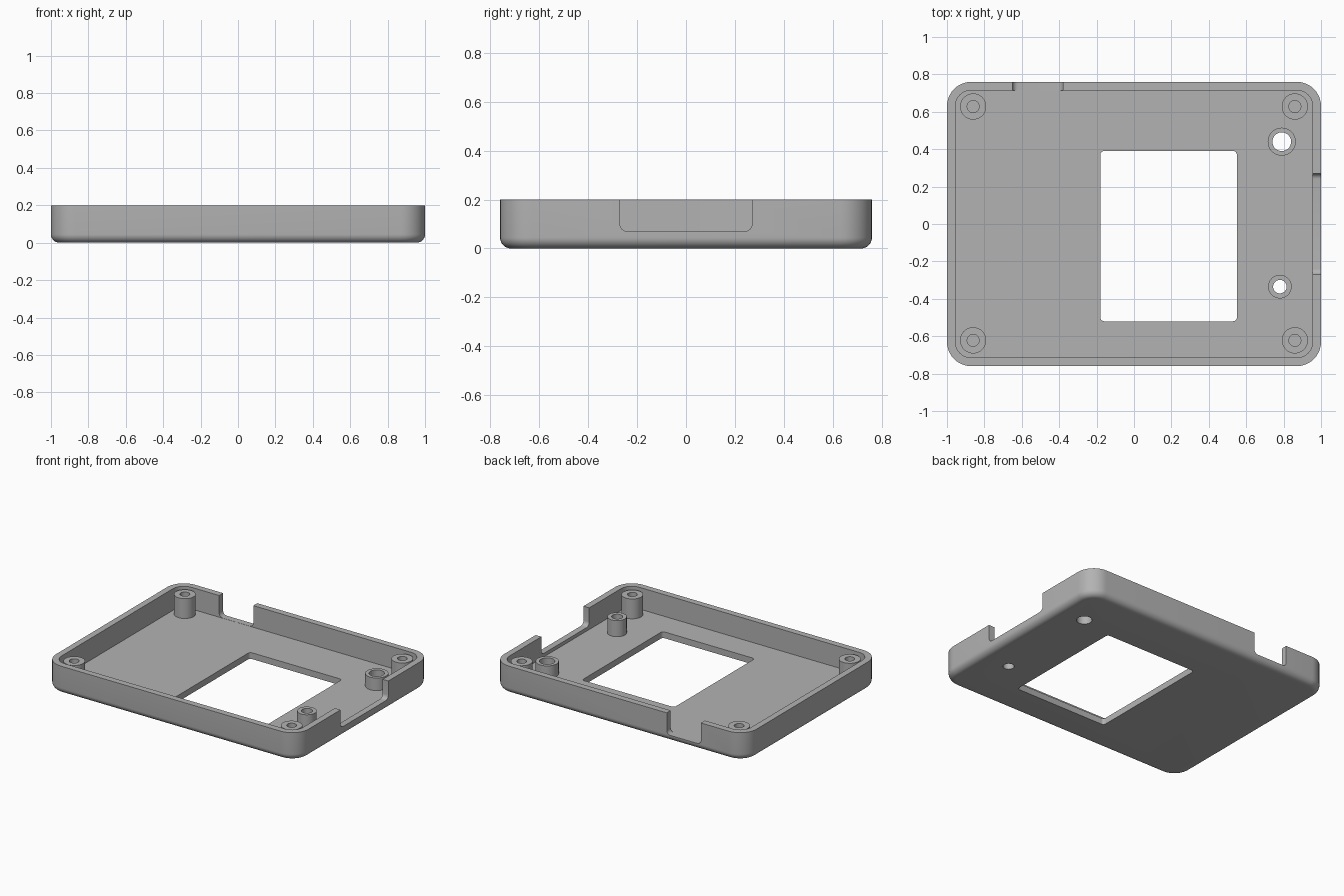
import bpy, bmesh, math
from mathutils import Matrix

cube = bpy.data.objects.get("Cube")
if cube:
    bpy.data.objects.remove(cube)

HALF_X, HALF_Y, HEIGHT = 1.0, 0.76, 0.2
WALL, FLOOR, CORNER, FILLET = 0.045, 0.045, 0.13, 0.045

grey = bpy.data.materials.new("plain_grey")
grey.use_nodes = True
colour = (0.45, 0.45, 0.45, 1)
grey.diffuse_color = colour
grey.node_tree.nodes["Principled BSDF"].inputs["Base Color"].default_value = colour


def rounded_rect(hx, hy, r, steps=10):
    """Counter-clockwise outline of a rectangle with rounded corners."""
    points = []
    for i, (sx, sy) in enumerate([(1, 1), (-1, 1), (-1, -1), (1, -1)]):
        for k in range(steps + 1):
            a = math.pi / 2 * (i + k / steps)
            points.append((sx * (hx - r) + r * math.cos(a), sy * (hy - r) + r * math.sin(a)))
    return points


def circle(r, n=40):
    return [(r * math.cos(math.tau * k / n), r * math.sin(math.tau * k / n)) for k in range(n)]


def loft(name, rings, matrix=Matrix(), capped=True):
    """Skin a list of (outline, z) rings; uncapped lofts close on themselves."""
    bm = bmesh.new()
    loops = [[bm.verts.new((x, y, z)) for x, y in outline] for outline, z in rings]
    n = len(loops[0])
    pairs = list(zip(loops, loops[1:]))
    if capped:
        bm.faces.new(loops[0])
        bm.faces.new(loops[-1])
    else:
        pairs.append((loops[-1], loops[0]))
    for low, high in pairs:
        for k in range(n):
            j = (k + 1) % n
            bm.faces.new((low[k], low[j], high[j], high[k]))
    bm.transform(matrix)
    bmesh.ops.recalc_face_normals(bm, faces=bm.faces)
    mesh = bpy.data.meshes.new(name)
    bm.to_mesh(mesh)
    bm.free()
    mesh.materials.append(grey)
    obj = bpy.data.objects.new(name, mesh)
    bpy.context.collection.objects.link(obj)
    return obj


def prism(name, outline, low, high, matrix=Matrix()):
    return loft(name, [(outline, low), (outline, high)], matrix)


def smooth(obj):
    bpy.ops.object.select_all(action="DESELECT")
    obj.select_set(True)
    bpy.context.view_layer.objects.active = obj
    bpy.ops.object.shade_smooth_by_angle(angle=math.radians(30))


def move(x, y, z=0):
    return Matrix.Translation((x, y, z))


# Tray body with a rounded lower edge
rings = []
for k in range(9):
    a = math.pi / 2 * k / 8
    inset = FILLET * (1 - math.sin(a))
    rings.append((rounded_rect(HALF_X - inset, HALF_Y - inset, CORNER - inset),
                  FILLET * (1 - math.cos(a))))
rings.append((rounded_rect(HALF_X, HALF_Y, CORNER), HEIGHT))
tray = loft("tray", rings)

# Inner space and floor window
cutters = [
    prism("cavity_cutter", rounded_rect(HALF_X - WALL, HALF_Y - WALL, CORNER - WALL), FLOOR, 0.4),
    prism("window_cutter", rounded_rect(0.365, 0.455, 0.02, 5), -0.1, 0.1, move(0.185, -0.065)),
]

# Wall notches: upright rounded outlines pushed through the back and right walls
upright = Matrix.Rotation(math.pi / 2, 4, "X")
sideways = Matrix.Rotation(math.pi / 2, 4, "Z") @ upright
cutters.append(prism("back_notch_cutter", rounded_rect(0.135, 0.2, 0.03, 6), -0.1, 0.1,
                     move(-0.515, HALF_Y, 0.246) @ upright))
cutters.append(prism("right_notch_cutter", rounded_rect(0.27, 0.2, 0.03, 6), -0.1, 0.1,
                     move(HALF_X, 0, 0.27) @ sideways))

# Posts: name, x, y, outer radius, hole radius, top, open through the floor
posts = [("rear_button_post", 0.79, 0.44, 0.075, 0.05, 0.135, True),
         ("front_button_post", 0.78, -0.335, 0.063, 0.036, 0.16, True)]
for side, sx in (("left", 1), ("right", -1)):
    for end, y in (("back", 0.628), ("front", -0.622)):
        posts.append((f"{end}_{side}_screw_post", sx * 0.86, y, 0.07, 0.032, 0.187, False))

for name, x, y, outer, inner, top, through in posts:
    base = FLOOR - 0.005
    tube = [(circle(outer), base), (circle(outer), top), (circle(inner), top), (circle(inner), base)]
    smooth(loft(name, tube, move(x, y), capped=False))
    if through:
        cutters.append(prism(name + "_cutter", circle(inner), -0.1, 0.1, move(x, y)))

# Cut the tray, then discard the cutters
for cutter in cutters:
    cutter.hide_render = True
    cut = tray.modifiers.new(cutter.name, "BOOLEAN")
    cut.operation = "DIFFERENCE"
    cut.solver = "EXACT"
    cut.object = cutter
bpy.context.view_layer.update()
evaluated = tray.evaluated_get(bpy.context.evaluated_depsgraph_get())
cut_mesh = bpy.data.meshes.new_from_object(evaluated)
tray.modifiers.clear()
tray.data = cut_mesh
for cutter in cutters:
    bpy.data.objects.remove(cutter)
smooth(tray)
